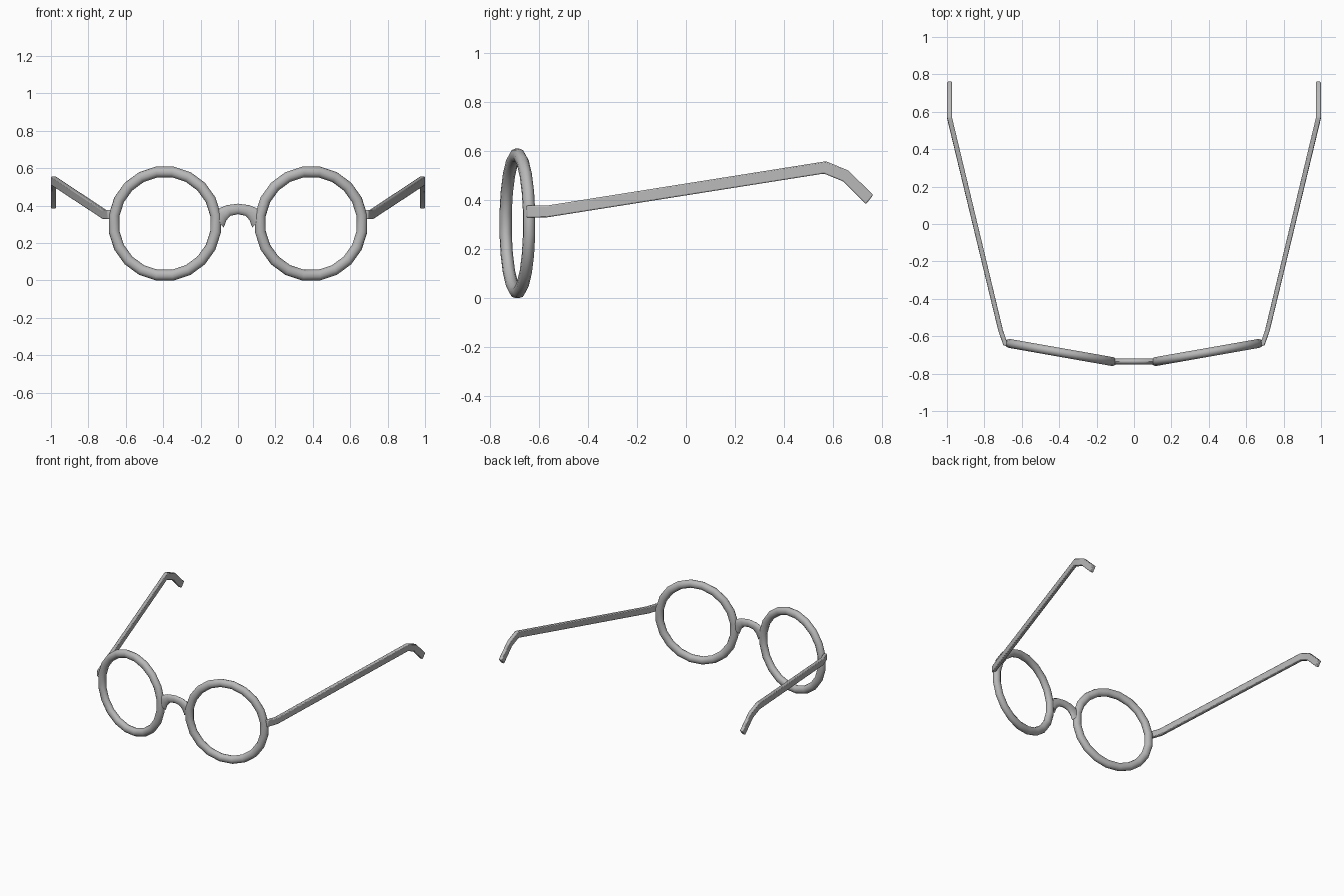
import bpy, bmesh
from math import pi, sin, cos, radians
from mathutils import Matrix, Vector

cube = bpy.data.objects.get("Cube")
if cube:
    bpy.data.objects.remove(cube, do_unlink=True)

metal = bpy.data.materials.new("grey metal")
metal.use_nodes = True
colour = (0.48, 0.48, 0.48, 1)
metal.diffuse_color = colour
metal.node_tree.nodes["Principled BSDF"].inputs["Base Color"].default_value = colour


def loft(name, rings, closed=False, smooth=60):
    """Skin a list of equal point rings into one object."""
    bm = bmesh.new()
    loops = [[bm.verts.new(p) for p in ring] for ring in rings]
    n = len(loops[0])
    pairs = list(zip(loops, loops[1:]))
    if closed:
        pairs.append((loops[-1], loops[0]))
    else:
        bm.faces.new(loops[0])
        bm.faces.new(loops[-1])
    for a, b in pairs:
        for i in range(n):
            j = (i + 1) % n
            bm.faces.new((a[i], a[j], b[j], b[i]))
    bmesh.ops.recalc_face_normals(bm, faces=bm.faces)
    mesh = bpy.data.meshes.new(name)
    bm.to_mesh(mesh)
    bm.free()
    mesh.materials.append(metal)
    obj = bpy.data.objects.new(name, mesh)
    bpy.context.collection.objects.link(obj)
    bpy.ops.object.select_all(action="DESELECT")
    obj.select_set(True)
    bpy.context.view_layer.objects.active = obj
    bpy.ops.object.shade_smooth_by_angle(angle=radians(smooth))
    return obj


def ellipse(centre, across, width, depth, sides=10):
    """Ring of points spanned by the across direction and the y axis."""
    steps = [2 * pi * i / sides for i in range(sides)]
    return [centre + across * width * cos(t) + Vector((0, depth * sin(t), 0))
            for t in steps]


for side, s in (("left", 1), ("right", -1)):
    # Round rim, turned back towards the temple
    place = Matrix.Translation((s * 0.391, -0.687, 0.304)) @ Matrix.Rotation(s * radians(10), 4, "Z")
    rings = []
    for i in range(20):
        a = 2 * pi * (i + 0.5) / 20
        out = Vector((cos(a), 0, sin(a)))
        rings.append([place @ p for p in ellipse(out * 0.279, out, 0.029, 0.025)])
    loft(side + "_rim", rings, closed=True)

    # Flat temple arm with a hinge stub and a hooked ear end: x, top (y, z), bottom (y, z)
    stations = [
        (0.685, (-0.65, 0.376), (-0.65, 0.328)),
        (0.713, (-0.57, 0.376), (-0.57, 0.328)),
        (0.986, (0.57, 0.557), (0.562, 0.507)),
        (0.986, (0.66, 0.52), (0.64, 0.475)),
        (0.986, (0.763, 0.42), (0.733, 0.382)),
    ]
    half = 0.013
    arm = loft(side + "_temple", [
        [(s * (x - half), *top), (s * (x + half), *top),
         (s * (x + half), *low), (s * (x - half), *low)]
        for x, top, low in stations], smooth=30)
    bevel = arm.modifiers.new("soft edges", "BEVEL")
    bevel.width = 0.005
    bevel.segments = 2

# Arched nose bridge, flaring where it meets the rims: x, z, half thickness
half_path = [(0.115, 0.325, 0.058), (0.085, 0.352, 0.038), (0.05, 0.374, 0.03)]
path = [(-x, z, w) for x, z, w in half_path] + [(0, 0.382, 0.028)] + half_path[::-1]
rings = []
for i, (x, z, w) in enumerate(path):
    before, after = path[max(i - 1, 0)], path[min(i + 1, len(path) - 1)]
    across = Vector((before[1] - after[1], 0, after[0] - before[0])).normalized()
    rings.append(ellipse(Vector((x, -0.735, z)), across, w, 0.017))
loft("nose_bridge", rings)
